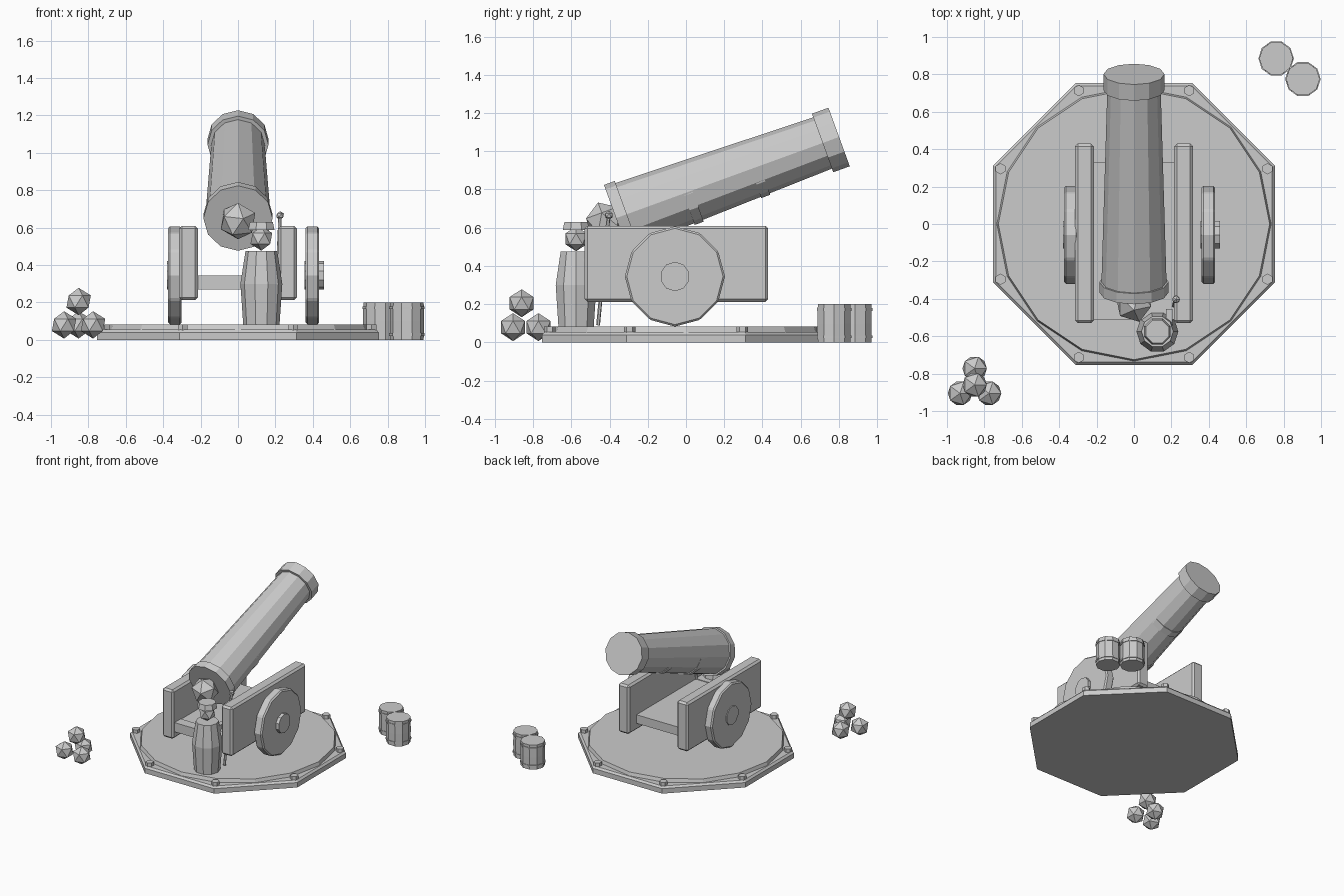
import bpy, math
from mathutils import Vector, Matrix

if "Cube" in bpy.data.objects:
    bpy.data.objects.remove(bpy.data.objects["Cube"])

PITCH = math.radians(20)


def link(name, mat):
    ob = bpy.context.object
    ob.name = name
    ob.matrix_world = mat
    return ob


def bevel(ob, width):
    m = ob.modifiers.new("bevel", 'BEVEL')
    m.width, m.segments, m.limit_method = width, 1, 'ANGLE'
    return ob


def box(name, lo, hi, bev=0):
    lo, hi = Vector(lo), Vector(hi)
    bpy.ops.mesh.primitive_cube_add(size=1)
    ob = bpy.context.object
    ob.data.transform(Matrix.Diagonal((*(hi - lo), 1)))
    link(name, Matrix.Translation((lo + hi) / 2))
    return bevel(ob, bev) if bev else ob


def lathe(name, profile, sides, mat=Matrix(), turn=0.0):
    """Closed solid of revolution around z from (radius, height) points."""
    verts, faces = [], []
    for r, z in profile:
        for i in range(sides):
            a = turn + 2 * math.pi * i / sides
            verts.append((r * math.cos(a), r * math.sin(a), z))
    for k in range(len(profile) - 1):
        for i in range(sides):
            j = (i + 1) % sides
            faces.append((k * sides + i, k * sides + j, (k + 1) * sides + j, (k + 1) * sides + i))
    faces.append(tuple(reversed(range(sides))))
    faces.append(tuple(range(len(verts) - sides, len(verts))))
    me = bpy.data.meshes.new(name)
    me.from_pydata(verts, [], faces)
    ob = bpy.data.objects.new(name, me)
    bpy.context.collection.objects.link(ob)
    ob.matrix_world = mat
    return ob


def ball(name, pos, r, tilt=0.0):
    bpy.ops.mesh.primitive_ico_sphere_add(subdivisions=1, radius=r)
    return link(name, Matrix.Translation(pos) @ Matrix.Rotation(tilt, 4, 'X'))


def rod(name, a, b, r, sides=6):
    a, b = Vector(a), Vector(b)
    rot = (b - a).to_track_quat('Z', 'Y').to_matrix().to_4x4()
    return lathe(name, [(r, 0), (r, (b - a).length)], sides, Matrix.Translation(a) @ rot)


# Octagonal platform, round deck and bolts
eighth = math.pi / 8
lathe("platform", [(0.815, 0), (0.815, 0.04), (0.80, 0.055)], 8, turn=eighth)
lathe("deck", [(0.735, 0.05), (0.725, 0.082)], 16)
for i in range(8):
    a = eighth + i * math.pi / 4
    lathe("bolt", [(0.03, 0.05), (0.03, 0.083)], 6,
          Matrix.Translation((0.772 * math.cos(a), 0.772 * math.sin(a), 0)), math.pi / 6)

# Carriage cheeks and floor
for s in (-1, 1):
    box("cheek", (s * 0.265 - 0.05, -0.53, 0.212), (s * 0.265 + 0.05, 0.43, 0.61), 0.015)
box("carriage_floor", (-0.23, -0.43, 0.27), (0.23, 0.33, 0.34))
box("front_crossbar", (-0.23, -0.51, 0.27), (0.23, -0.43, 0.345))

# Wheels with off-centre hubs
for x in (-0.337, 0.398):
    m = Matrix.Translation((x, -0.058, 0.345)) @ Matrix.Rotation(math.pi / 2, 4, 'Y')
    bevel(lathe("wheel", [(0.262, -0.036), (0.262, 0.036)], 12, m), 0.01)
    lathe("hub", [(0.077, -0.042), (0.077, 0.062)], 10, m)

# Gun barrel: z of the lathe runs along the pitched axis
gun = (Matrix.Translation((0, -0.366, 0.65)) @ Matrix.Rotation(PITCH, 4, 'X')
       @ Matrix.Rotation(-math.pi / 2, 4, 'X'))
up = math.pi / 2
lathe("gun_barrel", [(0.175, 0.02), (0.142, 1.18)], 12, gun, up)
lathe("breech_ring", [(0.185, 0), (0.185, 0.06)], 12, gun, up)
lathe("muzzle_ring", [(0.163, 1.15), (0.163, 1.242)], 12, gun, up)
for s, r in ((0.375, 0.162), (0.75, 0.149)):
    lathe("gun_band", [(r, s), (r, s + 0.05)], 12, gun @ Matrix.Translation((0, 0.012, 0)), up)
ball("breech_knob", (0, -0.425, 0.635), 0.103, PITCH)

# Gunner with cap and firing stick
fig = Matrix.Translation((0.125, -0.575, 0))
lathe("gunner_body", [(0.097, 0.08), (0.112, 0.30), (0.085, 0.475)], 10, fig)
ball("gunner_head", (0.125, -0.575, 0.542), 0.065)
lathe("gunner_cap", [(0.076, 0.587), (0.066, 0.63)], 8, fig, eighth)
box("gunner_arm", (0.17, -0.58, 0.40), (0.205, -0.455, 0.44))
rod("firing_stick", (0.2, -0.46, 0.09), (0.225, -0.405, 0.665), 0.01)
ball("stick_tip", (0.225, -0.403, 0.665), 0.023)

# Shot pile
for p in ((-0.93, -0.905, 0.08), (-0.775, -0.905, 0.08), (-0.852, -0.772, 0.08), (-0.852, -0.86, 0.205)):
    ball("cannonball", p, 0.073)

# Powder kegs with hoops
for x, y in ((0.76, 0.885), (0.903, 0.775)):
    m = Matrix.Translation((x, y, 0))
    lathe("keg", [(0.09, 0), (0.091, 0.1), (0.09, 0.2)], 10, m)
    for z in (0.022, 0.165):
        lathe("keg_hoop", [(0.095, z), (0.095, z + 0.014)], 10, m)
